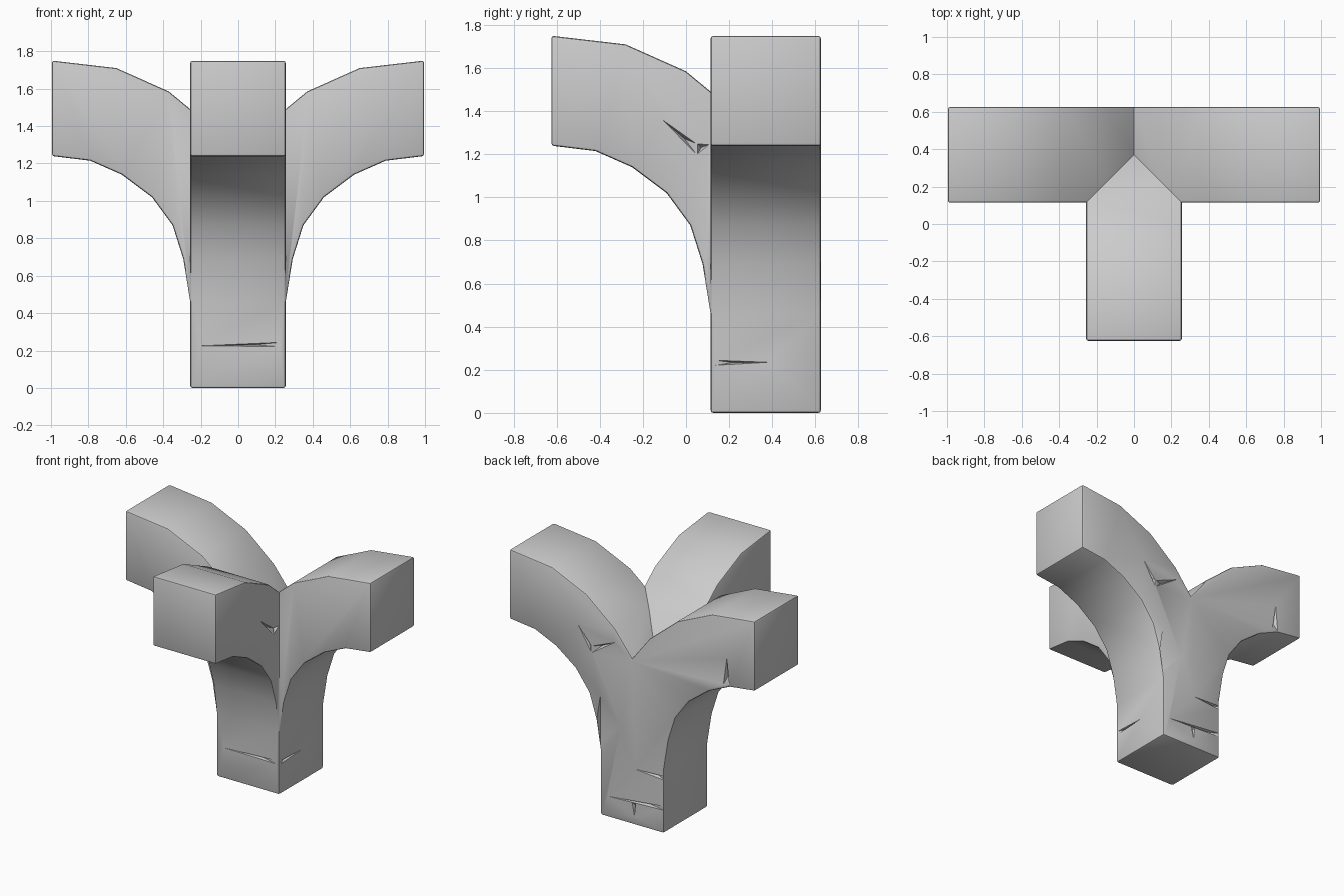
import bpy, bmesh
from mathutils import Vector

if "Cube" in bpy.data.objects:
    bpy.data.objects.remove(bpy.data.objects["Cube"])

HW = 0.256            # half width of every beam
AX = 0.37             # y of the post axis
FRONT, BACK = AX - HW, AX + HW

# upper and lower curves of one arm: (distance from post axis, z)
UPPER = [(0.995, 1.75), (0.65, 1.71), (0.37, 1.585), (0.14, 1.395), (0, 1.215)]
LOWER = [(HW, 0), (HW, 0.46), (0.293, 0.69), (0.35, 0.87), (0.46, 1.02),
         (0.62, 1.14), (0.79, 1.215), (0.995, 1.24)]


def to_object(name, bm):
    bmesh.ops.recalc_face_normals(bm, faces=bm.faces)
    me = bpy.data.meshes.new(name)
    bm.to_mesh(me)
    bm.free()
    ob = bpy.data.objects.new(name, me)
    bpy.context.collection.objects.link(ob)
    return ob


def extrude_profile(name, pts, depth):
    bm = bmesh.new()
    f = bm.faces.new([bm.verts.new(p) for p in pts])
    new = bmesh.ops.extrude_face_region(bm, geom=[f])["geom"]
    bmesh.ops.translate(bm, vec=depth,
                        verts=[g for g in new if isinstance(g, bmesh.types.BMVert)])
    return to_object(name, bm)


def boolean(ob, other, op):
    m = ob.modifiers.new(op.lower(), 'BOOLEAN')
    m.operation, m.object, m.solver = op, other, 'EXACT'
    bpy.context.view_layer.objects.active = ob
    bpy.ops.object.modifier_apply(modifier=m.name)
    bpy.data.objects.remove(other)


def gouge(bm, outline, normal, depth):
    # convex chip: outline raised off the surface, apex sunk into it
    n = Vector(normal)
    pts = [Vector(p) for p in outline]
    mid = sum(pts, Vector()) / len(pts)
    vs = [bm.verts.new(p + n * 0.002) for p in pts]
    vs += [bm.verts.new(p + n * 0.05) for p in pts]
    vs.append(bm.verts.new(mid - n * depth))
    bmesh.ops.convex_hull(bm, input=vs)


# post with both side arms: mirrored profile pushed along y
half = LOWER + UPPER
left = [(-d, z) for d, z in reversed(half[:-1])]
bracket = extrude_profile("bracket", [(d, FRONT, z) for d, z in half + left],
                          (0, 2 * HW, 0))

# front arm: same half profile turned towards -y
arm = extrude_profile("front_arm", [(-HW, AX - d, z) for d, z in half + [(0, 0)]],
                      (2 * HW, 0, 0))
boolean(bracket, arm, 'UNION')

# soften the outer edges
bm = bmesh.new()
bm.from_mesh(bracket.data)
bmesh.ops.remove_doubles(bm, verts=bm.verts, dist=0.0005)
bmesh.ops.dissolve_limit(bm, angle_limit=0.02, verts=bm.verts, edges=bm.edges)
sharp = [e for e in bm.edges if len(e.link_faces) == 2
         and e.calc_face_angle_signed() > 0.7]
bmesh.ops.bevel(bm, geom=sharp, offset=0.012, segments=2, profile=0.5,
                affect='EDGES', clamp_overlap=True)
bm.to_mesh(bracket.data)
bm.free()

# weathering chips and cracks: back, right side, front
bm = bmesh.new()
for pts in ([(0.44, 1.35), (0.33, 1.17), (0.33, 1.22)],
            [(0.325, 1.17), (0.13, 1.30), (0.325, 1.22)],
            [(-0.02, 0.41), (-0.27, 0.42), (-0.27, 0.39)],
            [(0.22, 0.15), (-0.27, 0.20), (-0.27, 0.17)],
            [(-0.03, 0.16), (0.0, 0.16), (-0.02, 0.06)],
            [(-0.77, 1.43), (-0.79, 1.22), (-0.74, 1.22)]):
    gouge(bm, [(x, BACK, z) for x, z in pts], (0, 1, 0), 0.03)
for pts in ([(-0.115, 1.365), (0.048, 1.2), (0.048, 1.25)],
            [(0.052, 1.2), (0.108, 1.245), (0.052, 1.25)],
            [(0.13, 0.245), (0.39, 0.235), (0.13, 0.22)]):
    gouge(bm, [(HW, y, z) for y, z in pts], (1, 0, 0), 0.03)
gouge(bm, [(-0.22, FRONT, 0.225), (0.24, FRONT, 0.245), (0.24, FRONT, 0.22)],
      (0, -1, 0), 0.025)
# dent on the rear right edge of the post
bmesh.ops.convex_hull(bm, input=[bm.verts.new(p) for p in (
    (HW, BACK + 0.003, 0.5), (HW, BACK + 0.003, 0.88), (HW + 0.03, BACK - 0.045, 0.69),
    (HW - 0.2, BACK + 0.008, 0.69), (HW + 0.03, BACK + 0.05, 0.69))])
boolean(bracket, to_object("chips", bm), 'DIFFERENCE')

# smooth curved faces, crisp edges
bpy.ops.object.select_all(action='DESELECT')
bracket.select_set(True)
bpy.context.view_layer.objects.active = bracket
bpy.ops.object.shade_smooth_by_angle(angle=0.5)
